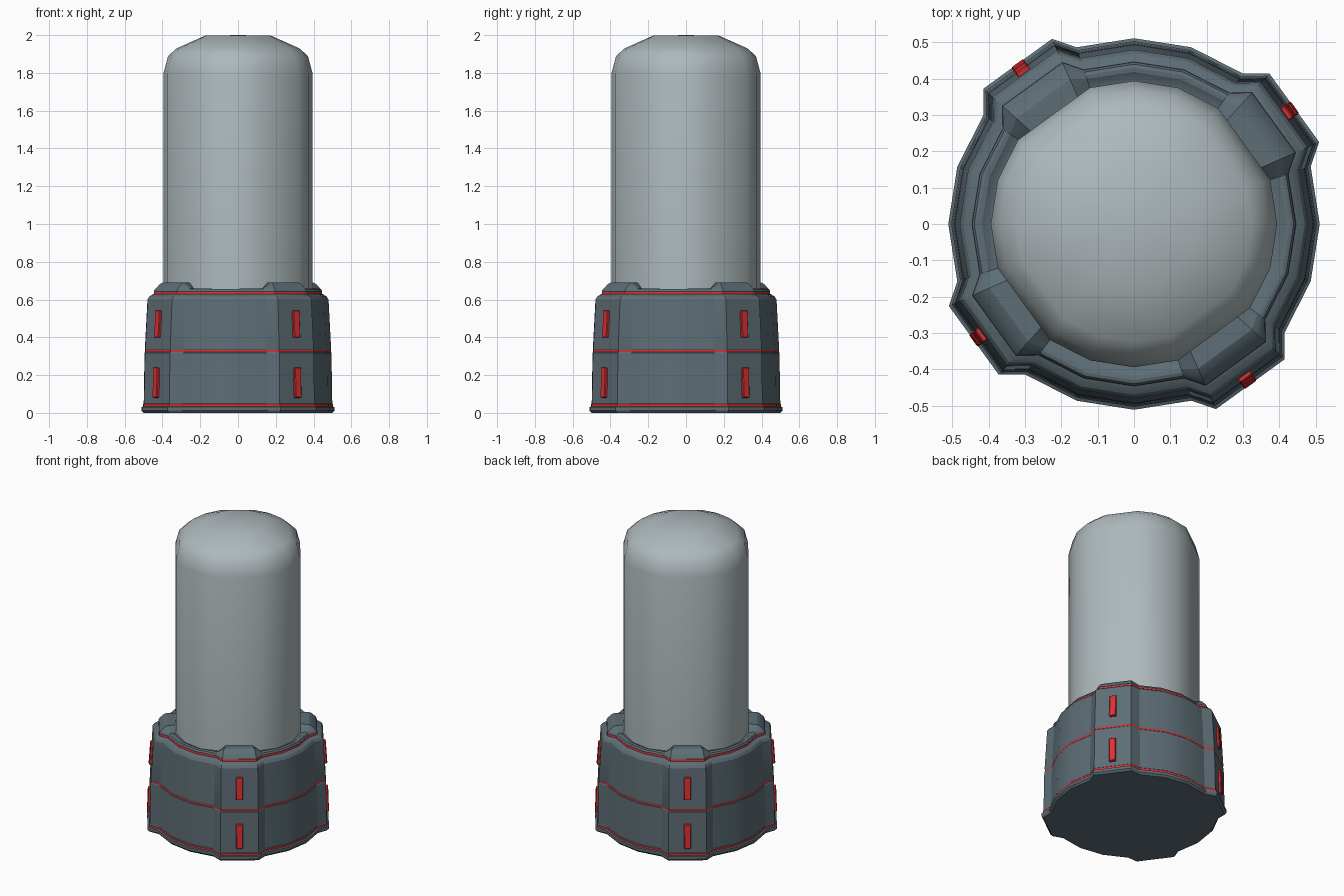
import bpy, bmesh
from math import sin, cos, radians, pi, atan
from mathutils import Matrix, Vector

if "Cube" in bpy.data.objects:
    bpy.data.objects.remove(bpy.data.objects["Cube"])


def material(name, rgb):
    m = bpy.data.materials.new(name)
    m.diffuse_color = (*rgb, 1)
    m.use_nodes = True
    m.node_tree.nodes["Principled BSDF"].inputs["Base Color"].default_value = m.diffuse_color
    return m


SLATE = material("slate", (0.11, 0.155, 0.18))
RED = material("red", (0.72, 0.03, 0.035))
PALE = material("pale_grey", (0.42, 0.48, 0.5))


def loft(name, rings, mats, red_bands=(), apex=None):
    """Skin a stack of closed rings; bands listed in red_bands take material 1."""
    bm = bmesh.new()
    loops = [[bm.verts.new(p) for p in ring] for ring in rings]
    n = len(loops[0])
    for k, (a, b) in enumerate(zip(loops, loops[1:])):
        for i in range(n):
            j = (i + 1) % n
            f = bm.faces.new((a[i], a[j], b[j], b[i]))
            f.material_index = 1 if k in red_bands else 0
    bm.faces.new(loops[0])
    if apex is not None:
        tip = bm.verts.new((0, 0, apex))
        for i in range(n):
            bm.faces.new((loops[-1][i], loops[-1][(i + 1) % n], tip))
    else:
        bm.faces.new(loops[-1])
    bmesh.ops.recalc_face_normals(bm, faces=bm.faces[:])
    me = bpy.data.meshes.new(name)
    bm.to_mesh(me)
    bm.free()
    for m in mats:
        me.materials.append(m)
    ob = bpy.data.objects.new(name, me)
    bpy.context.collection.objects.link(ob)
    return ob


def smooth(ob, angle):
    bpy.ops.object.select_all(action='DESELECT')
    ob.select_set(True)
    bpy.context.view_layer.objects.active = ob
    bpy.ops.object.shade_smooth_by_angle(angle=radians(angle))


def polar(r, deg, z):
    return (r * sin(radians(deg)), r * cos(radians(deg)), z)


# Base outline: four quarter turns of a round wall with one buttress
QUARTER = [(0, .511, 'wall'), (18, .511, 'wall'), (36, .511, 'notch'),
           (41.9, .557, 'pad'), (66.1, .557, 'pad'), (72, .511, 'notch')]
OUTLINE = [(a + 90 * q, r, kind) for q in range(4) for a, r, kind in QUARTER]

# Base wall: (scale, z), with red grooves
WALL = [(.98, 0), (1, .012), (1, .03), (.984, .034), (.984, .046), (.977, .05),
        (.968, .318), (.962, .322), (.962, .333), (.965, .337),
        (.938, .60), (.92, .615), (.885, .627), (.873, .629), (.870, .640), (.872, .643),
        (.86, .655)]
rings = [[polar(r * s, a, z) for a, r, _ in OUTLINE] for s, z in WALL]

# Rim closing in on the tube, with raised pads over the buttresses: (radius, z)
RIM = {'wall': [(.430, .657), (.418, .655), (.405, .645), (.385, .640)],
       'notch': [(.430, .660), (.420, .660), (.407, .655), (.385, .650)],
       'pad': [(.455, .680), (.435, .690), (.405, .690), (.378, .688)]}
for k in range(4):
    rings.append([polar(RIM[kind][k][0], a, RIM[kind][k][1]) for a, _, kind in OUTLINE])
base = loft("base_housing", rings, (SLATE, RED), red_bands=(3, 7, 13))
smooth(base, 20)

# Tube with domed top
TUBE_ANGLES = [a + 90 * q for q in range(4) for a in (0, 18, 36, 72)]
TUBE = [(.394, .60), (.394, 1.80), (.37, 1.89), (.325, 1.93), (.175, 1.997)]
tube = loft("domed_tube", [[polar(r, a, z) for a in TUBE_ANGLES] for r, z in TUBE],
            (PALE,), apex=2.0)
smooth(tube, 35)

# Red light bars, two on each buttress, leaning with the wall
APOTHEM = .557 * cos(radians(12.1))
for q in range(4):
    for tag, z, height, scale in (("lower", .16, .16, .9735), ("upper", .47, .145, .951)):
        bm = bmesh.new()
        bmesh.ops.create_cube(bm, size=1, matrix=Matrix.Diagonal((.042, .034, height, 1)))
        bmesh.ops.bevel(bm, geom=bm.edges[:], offset=.004, segments=1, affect='EDGES')
        me = bpy.data.meshes.new("light_bar")
        bm.to_mesh(me)
        bm.free()
        me.materials.append(RED)
        ob = bpy.data.objects.new(f"{tag}_light_bar_{q + 1}", me)
        bpy.context.collection.objects.link(ob)
        ang = 54 + 90 * q
        lean = atan(.018 / .27 if tag == "upper" else .009 / .27)
        ob.matrix_world = (Matrix.Translation(Vector(polar(APOTHEM * scale - .003, ang, z)))
                           @ Matrix.Rotation(-radians(ang), 4, 'Z')
                           @ Matrix.Rotation(lean, 4, 'X'))
